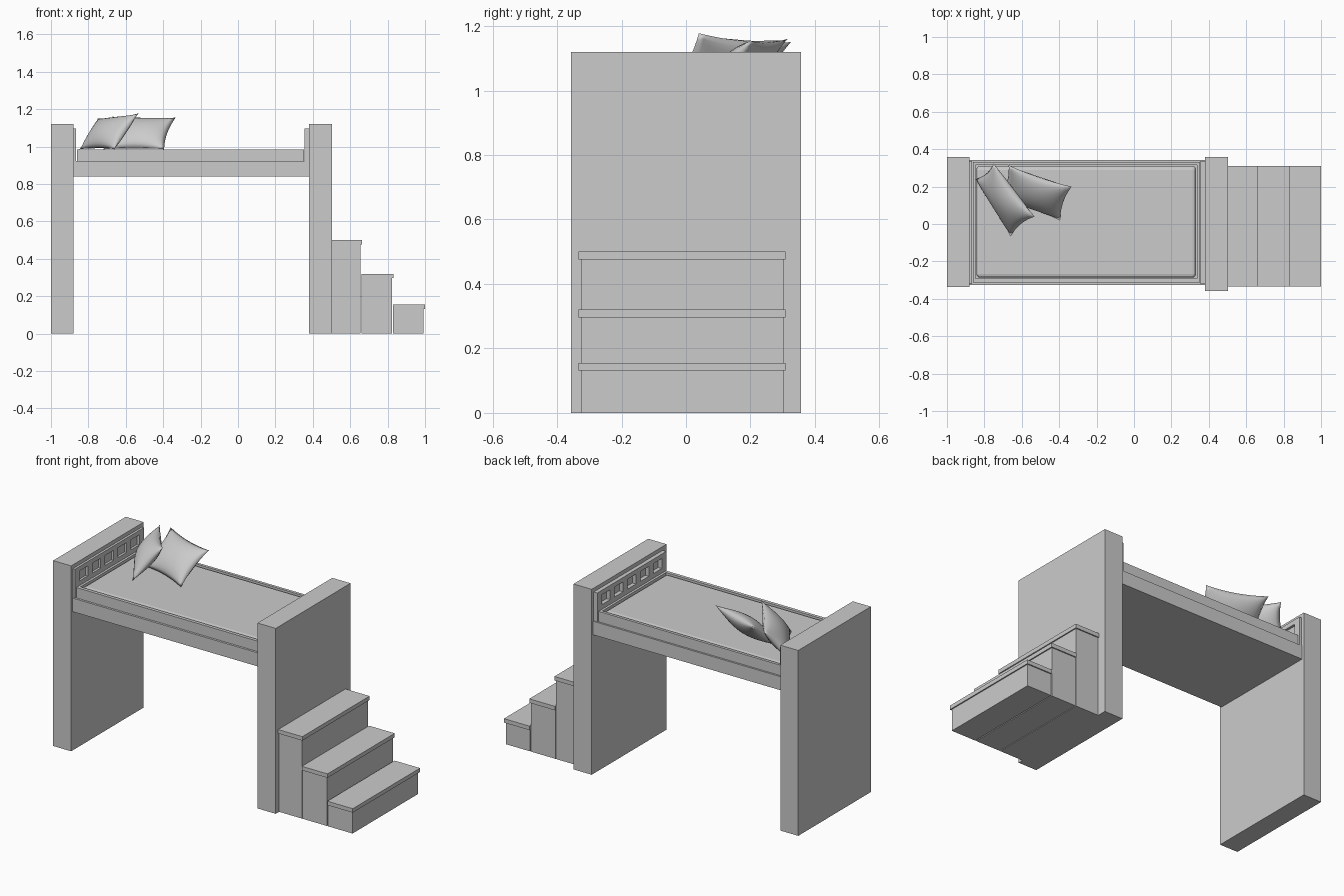
import bpy, bmesh, math
from mathutils import Vector

if "Cube" in bpy.data.objects:
    bpy.data.objects.remove(bpy.data.objects["Cube"])


def box(name, x, y, z, bevel=0.0):
    """Box from (min, max) ranges, with optional rounded edges."""
    bm = bmesh.new()
    bmesh.ops.create_cube(bm, size=1)
    for v in bm.verts:
        v.co = [r[0] if c < 0 else r[1] for c, r in zip(v.co, (x, y, z))]
    me = bpy.data.meshes.new(name)
    bm.to_mesh(me)
    bm.free()
    ob = bpy.data.objects.new(name, me)
    bpy.context.collection.objects.link(ob)
    if bevel:
        m = ob.modifiers.new("bevel", 'BEVEL')
        m.width, m.segments = bevel, 3
    return ob


def pillow(name, low_a, low_b, high_b, high_a, thick, n=18):
    """Cushion puffed out on both sides of a four-cornered patch."""
    a, b, c, d = map(Vector, (low_a, low_b, high_b, high_a))
    normal = (b - a).cross(d - a).normalized()
    bm = bmesh.new()
    for side in (1, -1):
        rows = []
        for j in range(n + 1):
            row = []
            for i in range(n + 1):
                u, v = 2 * i / n - 1, 2 * j / n - 1
                # edges curve inwards, leaving pointed corners
                s = (u * (1 - 0.09 * (1 - v * v)) + 1) / 2
                t = (v * (1 - 0.11 * (1 - u * u)) + 1) / 2
                p = a.lerp(b, s).lerp(d.lerp(c, s), t)
                puff = thick * ((1 - u * u) * (1 - v * v)) ** 0.6
                row.append(bm.verts.new(p + normal * puff * side))
            rows.append(row)
        for j in range(n):
            for i in range(n):
                f = [rows[j][i], rows[j][i + 1], rows[j + 1][i + 1], rows[j + 1][i]]
                bm.faces.new(f if side > 0 else f[::-1])
    bmesh.ops.remove_doubles(bm, verts=bm.verts, dist=1e-5)
    for f in bm.faces:
        f.smooth = True
    me = bpy.data.meshes.new(name)
    bm.to_mesh(me)
    bm.free()
    bpy.context.collection.objects.link(bpy.data.objects.new(name, me))


# Tall end panels
box("left_end_panel", (-1.0, -0.88), (-0.336, 0.357), (0, 1.12))
box("right_end_panel", (0.38, 0.502), (-0.357, 0.357), (0, 1.12))

# Bed base and the stepped-in rails above it
box("bed_base", (-0.88, 0.38), (-0.325, 0.343), (0.84, 0.922))
for name, y in (("front_rail", (-0.312, -0.292)), ("back_rail", (0.315, 0.332))):
    box(name, (-0.862, 0.352), y, (0.92, 0.985))
for name, x in (("left_rail", (-0.862, -0.848)), ("right_rail", (0.338, 0.352))):
    box(name, x, (-0.312, 0.332), (0.92, 0.985))
box("mattress", (-0.843, 0.332), (-0.287, 0.31), (0.91, 0.983), 0.02)

# Slatted head and foot boards
for name, x in (("headboard", (-0.88, -0.866)), ("footboard", (0.356, 0.38))):
    box(name + "_lower", x, (-0.32, 0.338), (0.84, 1.01))
    box(name + "_top_bar", x, (-0.32, 0.338), (1.07, 1.097))
    for i in range(6):
        y = -0.32 + i * 0.123
        box(f"{name}_slat_{i}", x, (y, y + 0.043), (1.0, 1.08))

# Steps: riser block with a slightly overhanging tread
for i, (x0, x1, top) in enumerate(((0.50, 0.663, 0.50), (0.66, 0.831, 0.32), (0.83, 1.0, 0.155))):
    box(f"step_block_{i}", (x0, x1 - 0.007), (-0.325, 0.302), (0, top - 0.022))
    box(f"step_tread_{i}", (x0, x1), (-0.333, 0.309), (top - 0.024, top))

# Pillows leaning in the corner
pillow("front_pillow", (-0.848, 0.24, 0.985), (-0.66, -0.065, 0.985),
       (-0.53, 0.04, 1.178), (-0.75, 0.325, 1.15), 0.05)
pillow("rear_pillow", (-0.72, 0.13, 0.985), (-0.395, 0.02, 0.985),
       (-0.333, 0.20, 1.155), (-0.67, 0.315, 1.16), 0.05)
